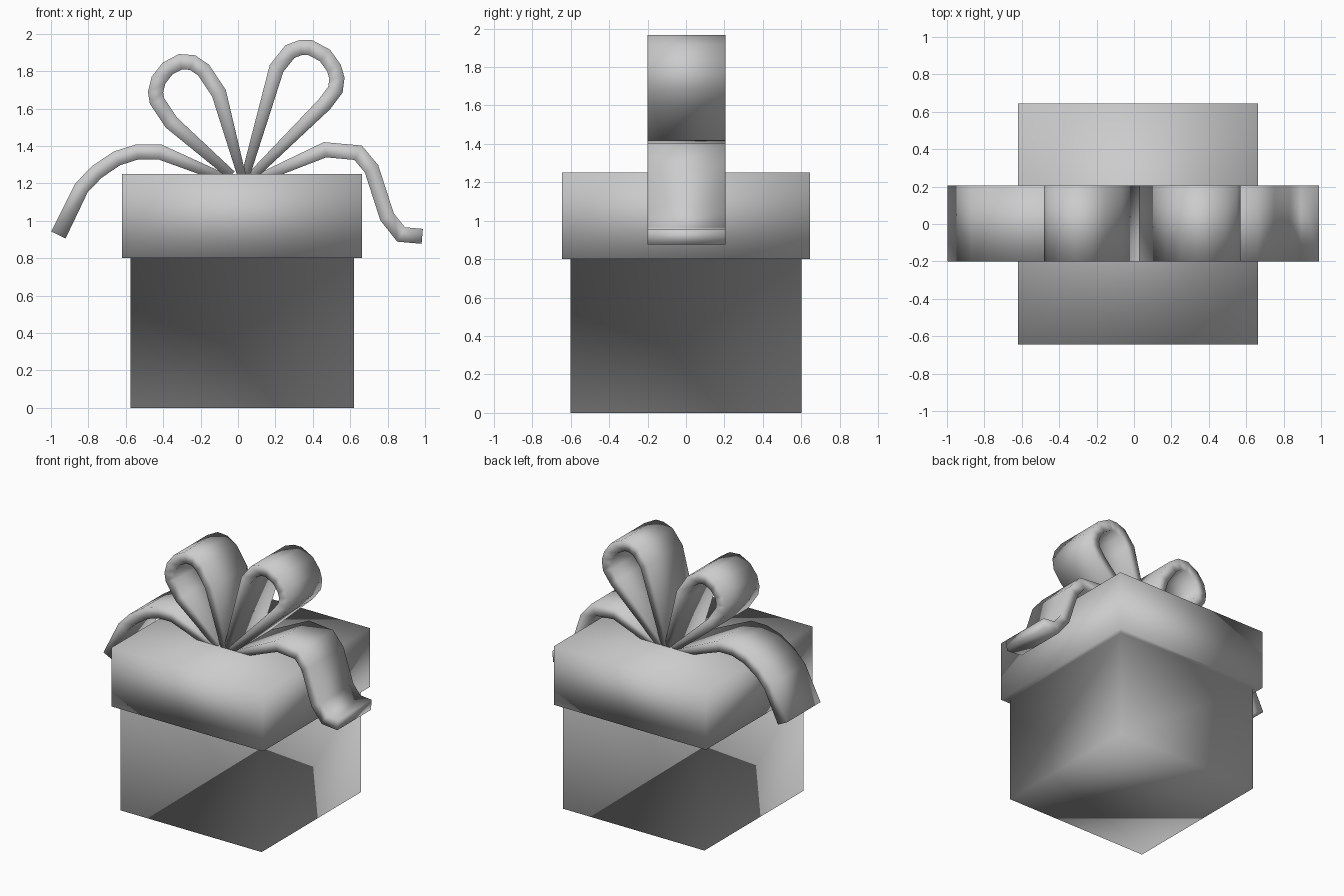
import bpy, bmesh
from mathutils import Vector

cube = bpy.data.objects.get("Cube")
if cube:
    bpy.data.objects.remove(cube, do_unlink=True)

grey = bpy.data.materials.new("plain_grey")
grey.use_nodes = True
colour = (0.6, 0.6, 0.6, 1)
grey.diffuse_color = colour
grey.node_tree.nodes["Principled BSDF"].inputs["Base Color"].default_value = colour


def finish(name, bm):
    bmesh.ops.recalc_face_normals(bm, faces=bm.faces)
    for f in bm.faces:
        f.smooth = True
    mesh = bpy.data.meshes.new(name)
    bm.to_mesh(mesh)
    bm.free()
    mesh.materials.append(grey)
    obj = bpy.data.objects.new(name, mesh)
    bpy.context.collection.objects.link(obj)
    return obj


def skin(name, rings):
    """Bridge four-cornered rings into one closed skin."""
    bm = bmesh.new()
    rows = [[bm.verts.new(p) for p in ring] for ring in rings]
    for a, b in zip(rows, rows[1:]):
        for i in range(4):
            j = (i + 1) % 4
            bm.faces.new((a[i], a[j], b[j], b[i]))
    bm.faces.new(rows[0])
    bm.faces.new(rows[-1])
    return finish(name, bm)


def square(hx, hy, z, cx=0.022):
    return [(cx + sx * hx, sy * hy, z)
            for sx, sy in ((-1, -1), (1, -1), (1, 1), (-1, 1))]


def ribbon(name, path, root, tip, thick=0.08, half=0.203, cy=0.002):
    """Sweep a flat strip along an x-z path with mitred bends."""
    pts = [Vector(p) for p in path]
    rings = []
    for i, p in enumerate(pts):
        d0 = (p - pts[max(i - 1, 0)]).normalized()
        d1 = (pts[min(i + 1, len(pts) - 1)] - p).normalized()
        t = (d0 + d1).normalized()
        n = Vector((-t.y, t.x))
        w = root if i == 0 else tip if i == len(pts) - 1 else thick
        miter = max(abs(t.dot(d1 if d1.length else d0)), 0.6)
        off = n * (w / 2 / miter)
        a, b = p + off, p - off
        rings.append([(a.x, cy - half, a.y), (b.x, cy - half, b.y),
                      (b.x, cy + half, b.y), (a.x, cy + half, a.y)])
    return skin(name, rings)


# Box and overhanging lid share one skin
skin("gift_box", [square(0.598, 0.6, 0), square(0.598, 0.6, 0.8),
                  square(0.642, 0.645, 0.8), square(0.642, 0.645, 1.25)])

# Bow loops
ribbon("bow_loop_right",
       [(0.02, 1.24), (-0.102, 1.683), (-0.184, 1.806), (-0.243, 1.846),
        (-0.307, 1.851), (-0.377, 1.814), (-0.425, 1.752), (-0.441, 1.688),
        (-0.433, 1.64), (-0.356, 1.525), (-0.035, 1.245)], 0.045, 0.05)
ribbon("bow_loop_left",
       [(0.04, 1.24), (0.206, 1.815), (0.278, 1.905), (0.337, 1.927),
        (0.385, 1.927), (0.465, 1.884), (0.513, 1.817), (0.529, 1.763),
        (0.521, 1.702), (0.463, 1.624), (0.08, 1.245)], 0.045, 0.05)

# Loose ribbon ends
ribbon("ribbon_tail_right",
       [(-0.08, 1.23), (-0.42, 1.369), (-0.537, 1.369), (-0.647, 1.334),
        (-0.754, 1.262), (-0.837, 1.176), (-0.96, 0.924)], 0.05, 0.085)
ribbon("ribbon_tail_left",
       [(0.12, 1.23), (0.465, 1.38), (0.642, 1.364), (0.714, 1.278),
        (0.797, 1.021), (0.872, 0.927), (0.985, 0.917)], 0.05, 0.08)
